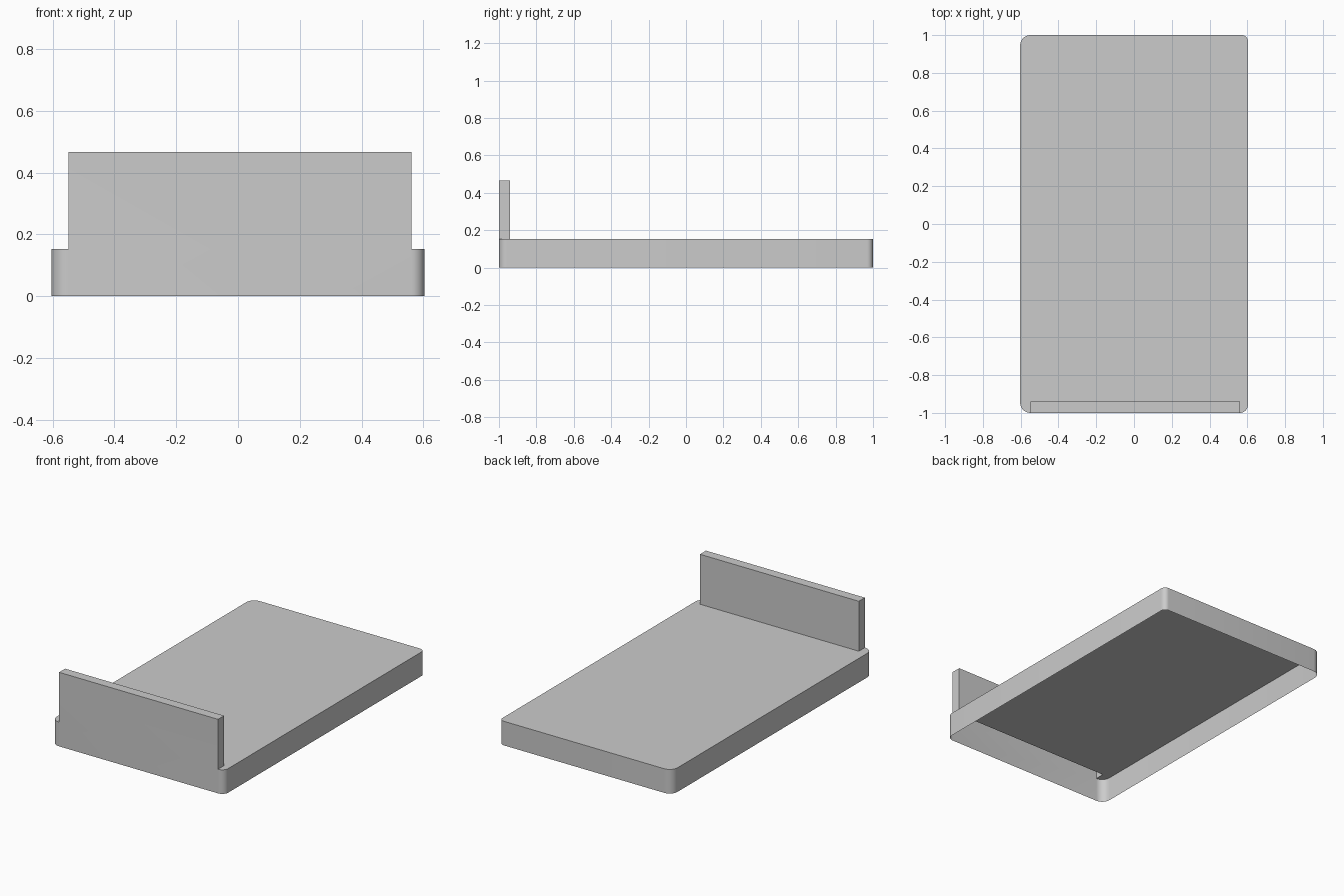
import bpy
import bmesh
from math import sin, cos, pi

BED_TOP, BOARD_TOP = 0.152, 0.467
HALF_WIDTH, HALF_LENGTH = 0.603, 1.0
BOARD_BACK = -0.94

if "Cube" in bpy.data.objects:
    bpy.data.objects.remove(bpy.data.objects["Cube"], do_unlink=True)

grey = bpy.data.materials.new("plain grey")
grey.use_nodes = True
grey.diffuse_color = (0.6, 0.6, 0.6, 1)
grey.node_tree.nodes["Principled BSDF"].inputs["Base Color"].default_value = (0.6, 0.6, 0.6, 1)


def rounded_outline(steps=8):
    """Counter-clockwise plan from the front left corner to the front right one."""
    corners = [(1, -1, 0.042, -pi / 2), (1, 1, 0.032, 0),
               (-1, 1, 0.055, pi / 2), (-1, -1, 0.055, pi)]
    points = []
    for sx, sy, radius, start in corners:
        cx, cy = sx * (HALF_WIDTH - radius), sy * (HALF_LENGTH - radius)
        for i in range(steps + 1):
            a = start + i / steps * pi / 2
            points.append((cx + radius * cos(a), cy + radius * sin(a)))
    return points


bm = bmesh.new()


def ring(points, z):
    return [bm.verts.new((x, y, z)) for x, y in points]


def walls(lower, upper):
    """Strip of quads between two rings of points."""
    for i in range(len(lower) - 1):
        bm.faces.new((lower[i], lower[i + 1], upper[i + 1], upper[i]))


# Hollow base: side walls and a deck, open underneath
outline = rounded_outline()
foot = ring(outline, 0)
rim = ring(outline, BED_TOP)
walls(foot, rim)
left_x, right_x = outline[0][0], outline[-1][0]
slot = ring([(right_x, BOARD_BACK), (left_x, BOARD_BACK)], BED_TOP)
bm.faces.new(rim + slot)

# Hollow end board rising from the slot, its front flush with the base
board_foot = [rim[0], slot[1], slot[0], rim[-1]]
board_rim = ring([(v.co.x, v.co.y) for v in board_foot], BOARD_TOP)
walls(board_foot, board_rim)
bm.faces.new(board_rim)
bm.faces.new((foot[-1], foot[0], rim[0], board_rim[0], board_rim[-1], rim[-1]))

bm.normal_update()
mesh = bpy.data.meshes.new("bed_frame")
bm.to_mesh(mesh)
bm.free()
mesh.materials.append(grey)

bed = bpy.data.objects.new("bed_frame", mesh)
bpy.context.collection.objects.link(bed)
bpy.context.view_layer.objects.active = bed
bed.select_set(True)
bpy.ops.object.shade_smooth_by_angle(angle=pi / 6)
